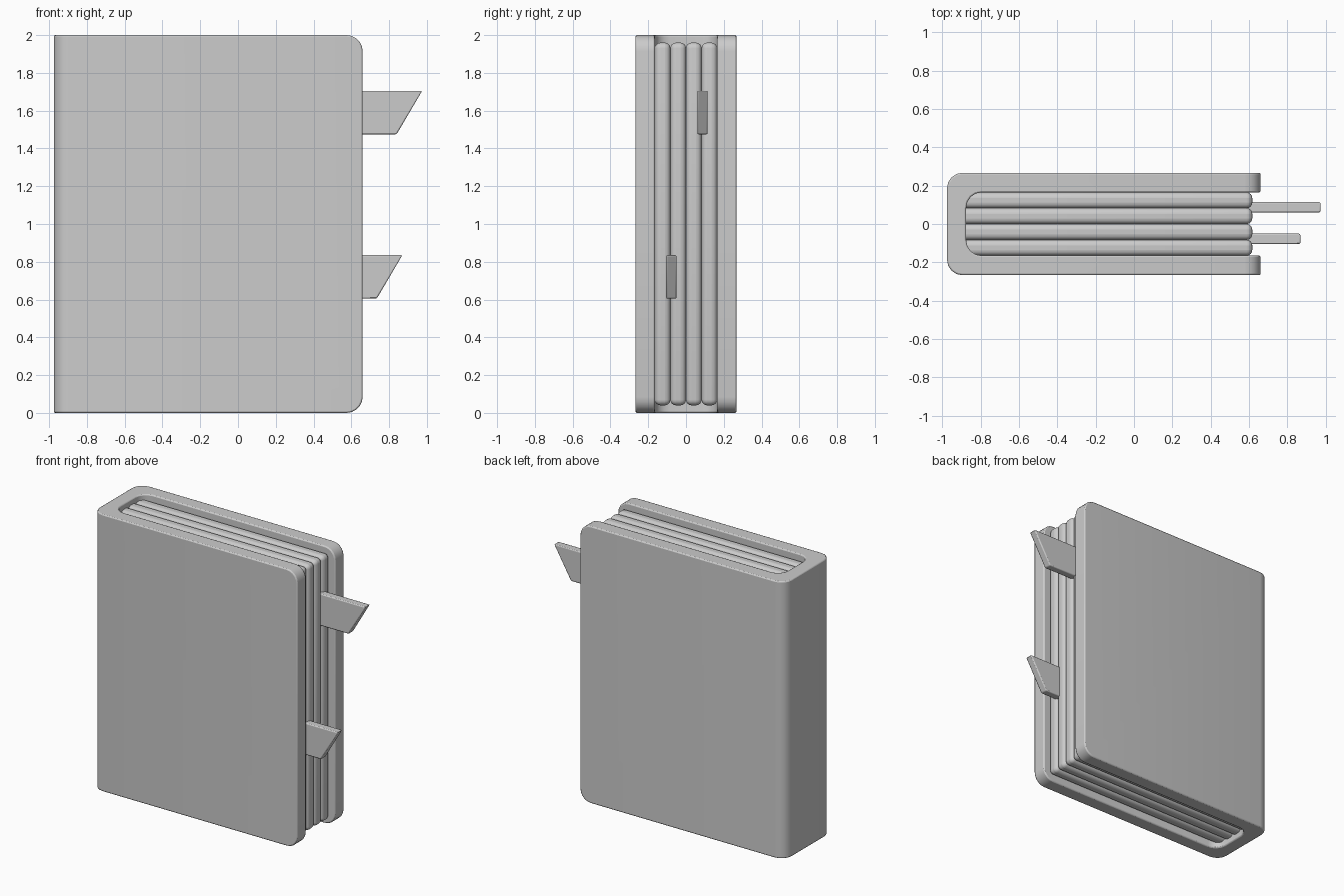
import bpy, bmesh, math

cube = bpy.data.objects.get("Cube")
if cube:
    bpy.data.objects.remove(cube, do_unlink=True)

grey = bpy.data.materials.new("plain_grey")
grey.use_nodes = True
color = (0.6, 0.6, 0.6, 1)
grey.diffuse_color = color
grey.node_tree.nodes["Principled BSDF"].inputs["Base Color"].default_value = color


def prism(bm, outline, direction):
    """Extrude a flat outline along a direction."""
    face = bm.faces.new([bm.verts.new(p) for p in outline])
    top = bmesh.ops.extrude_face_region(bm, geom=[face])["geom"]
    verts = [v for v in top if isinstance(v, bmesh.types.BMVert)]
    bmesh.ops.translate(bm, verts=verts, vec=direction)
    bmesh.ops.recalc_face_normals(bm, faces=bm.faces)


def round_edges(bm, test, radius, segments):
    """Bevel the edges whose ends satisfy the test."""
    edges = [e for e in bm.edges if test(e.verts[0].co, e.verts[1].co)]
    bmesh.ops.bevel(bm, geom=edges, offset=radius, segments=segments,
                    profile=0.5, affect='EDGES')


def finish(bm, name, bevel, segments):
    mesh = bpy.data.meshes.new(name)
    bm.to_mesh(mesh)
    bm.free()
    mesh.materials.append(grey)
    obj = bpy.data.objects.new(name, mesh)
    bpy.context.collection.objects.link(obj)
    mod = obj.modifiers.new("soft_edges", 'BEVEL')
    mod.width, mod.segments = bevel, segments
    mod.limit_method, mod.angle_limit = 'ANGLE', math.radians(40)
    bpy.ops.object.select_all(action='DESELECT')
    obj.select_set(True)
    bpy.context.view_layer.objects.active = obj
    bpy.ops.object.shade_smooth_by_angle(angle=math.radians(35))
    return obj


# Cover: U-shaped section with rounded spine and rounded fore-edge corners
spine, fore, outer, inner, height = -0.975, 0.66, 0.267, 0.165, 2.0
pocket = spine + 0.1
bm = bmesh.new()
prism(bm, [(spine, -outer, 0), (fore, -outer, 0), (fore, -inner, 0), (pocket, -inner, 0),
           (pocket, inner, 0), (fore, inner, 0), (fore, outer, 0), (spine, outer, 0)],
      (0, 0, height))
round_edges(bm, lambda a, b: abs(a.z - b.z) > 1 and a.x < 0, 0.08, 4)
round_edges(bm, lambda a, b: a.x > 0.6 and b.x > 0.6 and abs(a.z - b.z) < 0.01, 0.085, 5)
finish(bm, "cover", 0.008, 2)

# Pages: four thick leaves with rounded edges
count = 4
leaf = 2 * inner / count
for i in range(count):
    y = -inner + i * leaf
    bm = bmesh.new()
    prism(bm, [(pocket - 0.03, y, 0.04), (0.617, y, 0.04),
               (0.617, y, 1.96), (pocket - 0.03, y, 1.96)], (0, leaf, 0))
    round_edges(bm, lambda a, b: a.x > 0.6 and b.x > 0.6 and abs(a.y - b.y) > 0.01, 0.03, 4)
    finish(bm, f"page_block_{i + 1}", 0.03, 4)

# Bookmarks: slanted tabs sticking out of the pages
for name, y, z, tip in (("upper_bookmark", 0.06, 1.475, 0.97),
                        ("lower_bookmark", -0.105, 0.605, 0.865)):
    bm = bmesh.new()
    prism(bm, [(0.4, y, z), (tip - 0.13, y, z), (tip + 0.005, y, z + 0.23),
               (0.4, y, z + 0.23)], (0, 0.055, 0))
    finish(bm, name, 0.007, 2)
